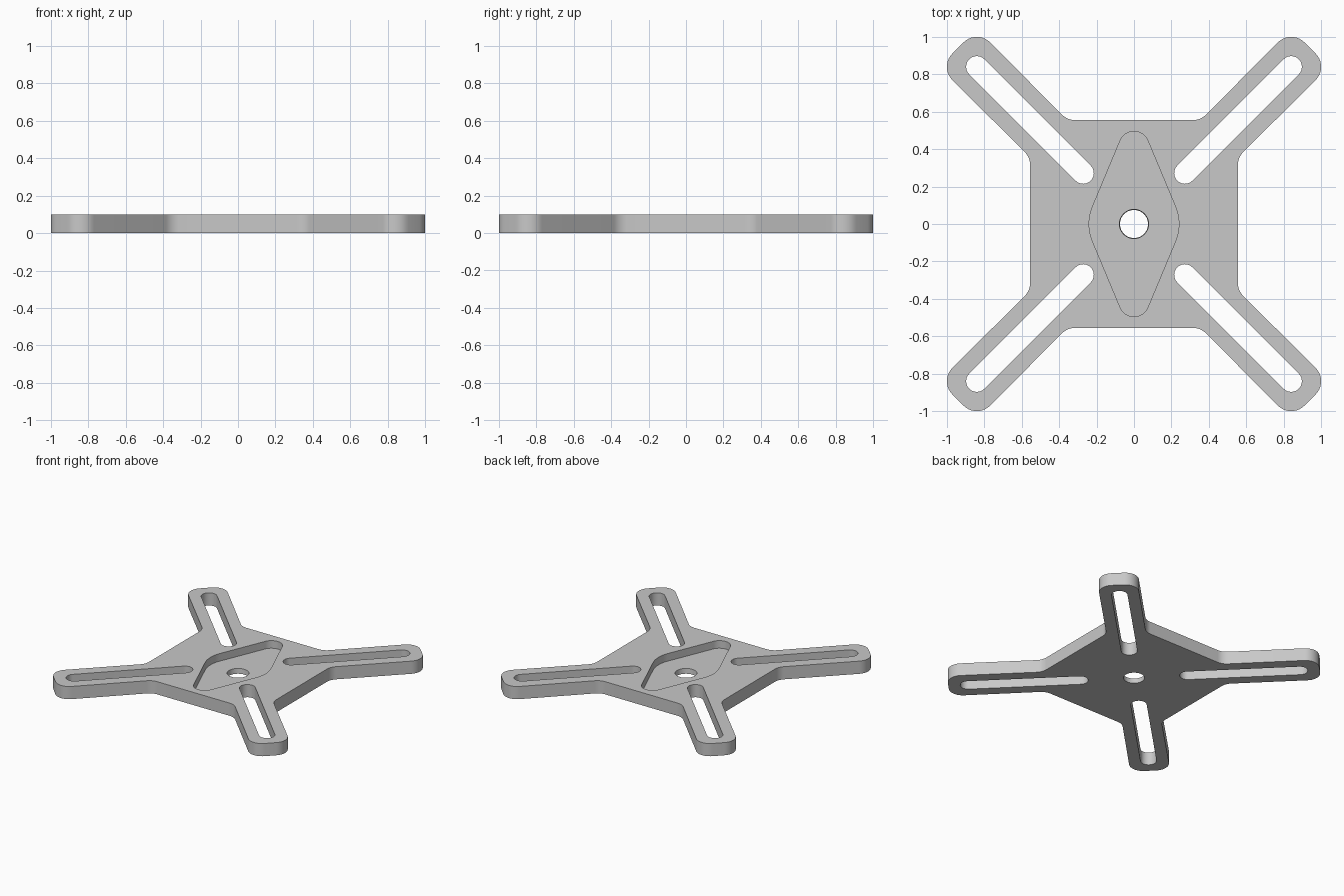
import bpy, bmesh
from math import radians, cos, sin, pi, atan2, degrees

cube = bpy.data.objects.get("Cube")
if cube:
    bpy.data.objects.remove(cube, do_unlink=True)

THICK = 0.10
POCKET_FLOOR = 0.04

grey = bpy.data.materials.new("light grey metal")
grey.use_nodes = True
grey.diffuse_color = (0.58, 0.58, 0.58, 1)
grey.node_tree.nodes["Principled BSDF"].inputs["Base Color"].default_value = grey.diffuse_color


def arc(cx, cy, r, start, end, steps=10):
    """Points along an arc, angles in degrees."""
    angles = [radians(start + (end - start) * i / steps) for i in range(steps + 1)]
    return [(cx + r * cos(a), cy + r * sin(a)) for a in angles]


def turned(points, quarter):
    """Rotate points by a number of quarter turns."""
    for _ in range(quarter):
        points = [(-y, x) for x, y in points]
    return points


def prism(name, points, z0, z1, grow=1.0):
    """Solid from a profile; grow scales the top outline."""
    bm = bmesh.new()
    low = [bm.verts.new((x, y, z0)) for x, y in points]
    high = [bm.verts.new((x * grow, y * grow, z1)) for x, y in points]
    bm.faces.new(low[::-1])
    bm.faces.new(high)
    for i in range(len(low)):
        j = (i + 1) % len(low)
        bm.faces.new((low[i], low[j], high[j], high[i]))
    mesh = bpy.data.meshes.new(name)
    bm.to_mesh(mesh)
    bm.free()
    mesh.materials.append(grey)
    obj = bpy.data.objects.new(name, mesh)
    bpy.context.collection.objects.link(obj)
    return obj


def cut(target, cutter):
    """Subtract a cutter and remove it."""
    mod = target.modifiers.new("cut", "BOOLEAN")
    mod.operation, mod.solver, mod.object = "DIFFERENCE", "EXACT", cutter
    bpy.context.view_layer.objects.active = target
    bpy.ops.object.modifier_apply(modifier=mod.name)
    bpy.data.objects.remove(cutter, do_unlink=True)


# Square plate with four diagonal arms, rounded tips and filleted roots
quarter_outline = (arc(0.655, 0.314, 0.1, 180, 135)
                   + arc(0.90, 0.84, 0.1, -45, 45)
                   + arc(0.84, 0.90, 0.1, 45, 135)
                   + arc(0.314, 0.655, 0.1, -45, -90))
outline = [p for q in range(4) for p in turned(quarter_outline, q)]
plate = prism("mounting_plate", outline, 0, THICK)

# Long slot through each arm
slot = arc(0.84, 0.84, 0.057, -45, 135, 20) + arc(0.272, 0.272, 0.057, 135, 315, 20)
for q in range(4):
    cut(plate, prism("slot_cutter", turned(slot, q), -0.1, 0.2))

# Lozenge pocket: a wide middle circle joined by tangents to small end circles
WIDE, SMALL, REACH = 0.24, 0.08, 0.415
t = degrees(atan2(WIDE - SMALL, (REACH ** 2 - (WIDE - SMALL) ** 2) ** 0.5))
half_pocket = arc(0, 0, WIDE, -t, t, 16) + arc(0, REACH, SMALL, t, 180 - t, 20)
cut(plate, prism("pocket_cutter", half_pocket + turned(half_pocket, 2), POCKET_FLOOR, 0.2))

# Centre hole, slightly wider at the pocket floor
hole = arc(0, 0, 0.074, 0, 360, 48)[:-1]
cut(plate, prism("hole_cutter", hole, -0.01, 0.05, 1.07))

# Smooth rounded walls with sharp rims
bpy.ops.object.select_all(action="DESELECT")
plate.select_set(True)
bpy.context.view_layer.objects.active = plate
bpy.ops.object.shade_smooth_by_angle(angle=pi / 6)
